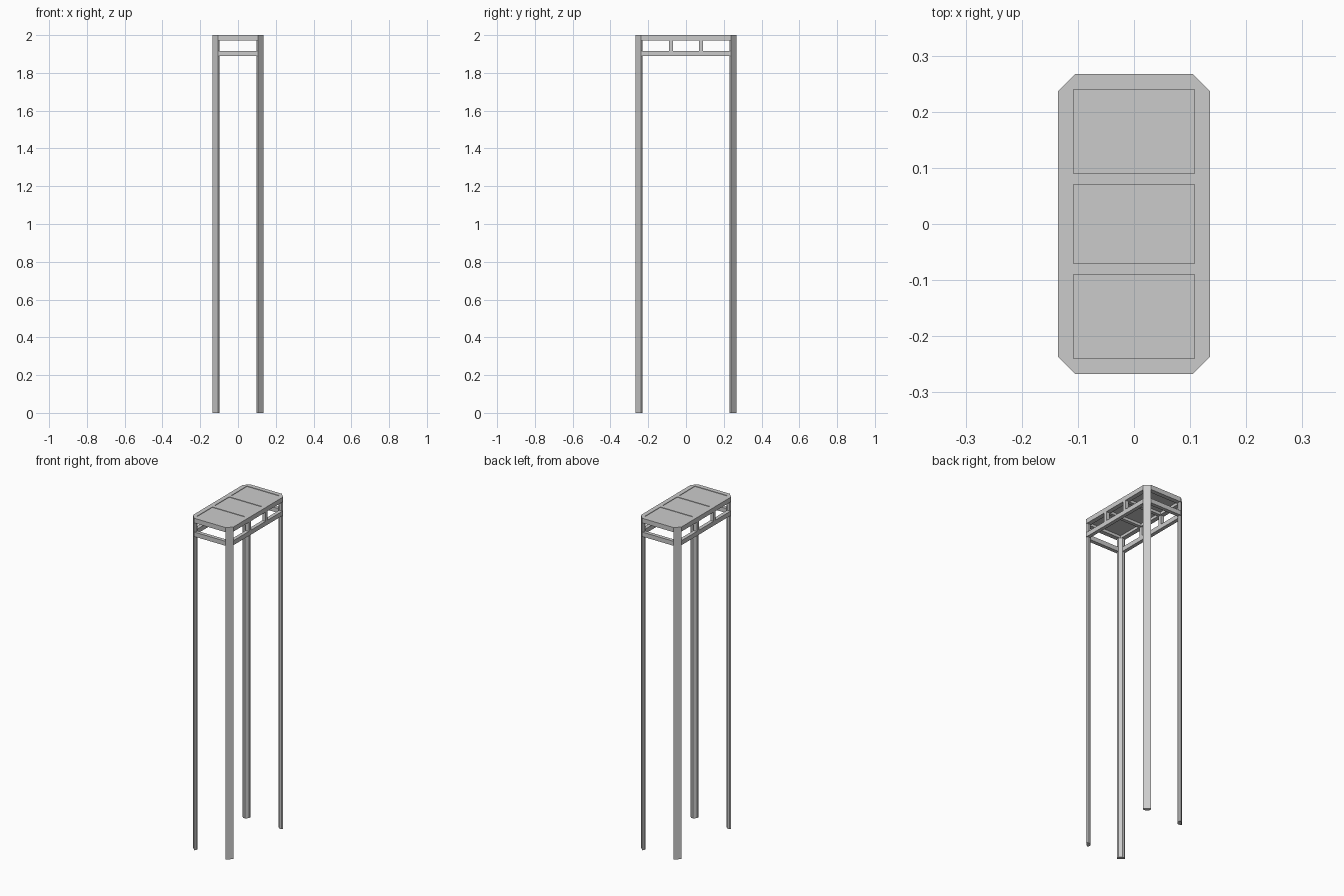
import bpy, bmesh

if "Cube" in bpy.data.objects:
    bpy.data.objects.remove(bpy.data.objects["Cube"])

HX, HY, C = 0.135, 0.267, 0.03      # half width, half depth, corner chamfer
TOP, SLAB, RAIL_LO, RAIL_HI = 2.0, 1.972, 1.89, 1.917


def prism(name, pts, z0, z1):
    bm = bmesh.new()
    face = bm.faces.new([bm.verts.new((x, y, z0)) for x, y in pts])
    ext = bmesh.ops.extrude_face_region(bm, geom=[face])
    verts = [v for v in ext["geom"] if isinstance(v, bmesh.types.BMVert)]
    bmesh.ops.translate(bm, verts=verts, vec=(0, 0, z1 - z0))
    bmesh.ops.recalc_face_normals(bm, faces=bm.faces[:])
    me = bpy.data.meshes.new(name)
    bm.to_mesh(me)
    bm.free()
    ob = bpy.data.objects.new(name, me)
    bpy.context.collection.objects.link(ob)
    return ob


def box(name, x0, x1, y0, y1, z0, z1):
    return prism(name, [(x0, y0), (x1, y0), (x1, y1), (x0, y1)], z0, z1)


# Chamfered top frame with three open bays
top = prism("top_frame", [(-HX + C, -HY), (HX - C, -HY), (HX, -HY + C), (HX, HY - C),
                          (HX - C, HY), (-HX + C, HY), (-HX, HY - C), (-HX, -HY + C)],
            SLAB, TOP)
bays = [(-HY + 0.027, -0.09), (-0.07, 0.07), (0.09, HY - 0.027)]
for i, (y0, y1) in enumerate(bays):
    cutter = box(f"bay_cutter_{i}", -HX + 0.027, HX - 0.027, y0, y1, SLAB - 0.05, TOP + 0.05)
    cutter.hide_render = True
    cutter.hide_set(True)
    mod = top.modifiers.new(f"bay_{i}", "BOOLEAN")
    mod.object = cutter
    mod.solver = "EXACT"
    # Shallow recessed panel filling each bay
    box(f"top_panel_{i}", -HX + 0.026, HX - 0.026, y0 - 0.001, y1 + 0.001,
        TOP - 0.012, TOP - 0.003)

# Legs: six-sided section with the wide face across each corner
leg = [(0.135, 0.237), (0.105, 0.267), (0.098, 0.260),
       (0.098, 0.245), (0.113, 0.230), (0.128, 0.230)]
for sx, nx in ((-1, "left"), (1, "right")):
    for sy, ny in ((-1, "front"), (1, "back")):
        prism(f"{ny}_{nx}_leg", [(sx * x, sy * y) for x, y in leg], 0, SLAB)

# Lower rails and short side struts
for s, nx, ny in ((-1, "left", "front"), (1, "right", "back")):
    y0, y1 = sorted((s * HY, s * (HY - 0.022)))
    box(f"{ny}_rail", -0.105, 0.105, y0, y1, RAIL_LO, RAIL_HI)
    x0, x1 = sorted((s * HX, s * (HX - 0.022)))
    box(f"{nx}_rail", x0, x1, -0.237, 0.237, RAIL_LO, RAIL_HI)
    for y in (-0.08, 0.08):
        box(f"{nx}_strut", x0, x1, y - 0.01, y + 0.01, RAIL_HI, SLAB)
